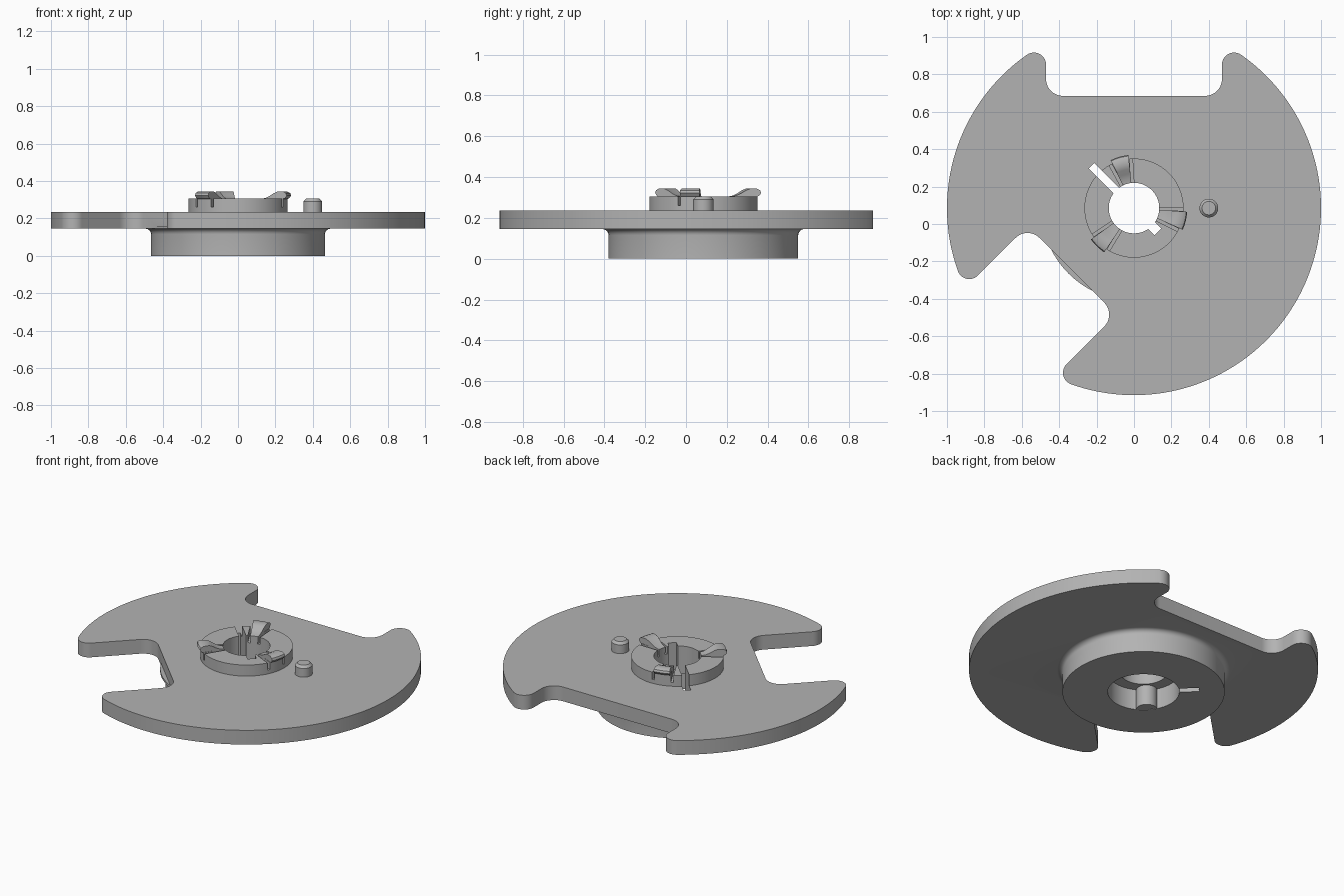
import bpy, bmesh
from math import sin, cos, pi, radians, atan2, sqrt
from mathutils import Matrix, Vector

CY = 0.085                       # y of the disc axis
PLATE_Z, PLATE_TOP, HUB_TOP = 0.145, 0.235, 0.305

if "Cube" in bpy.data.objects:
    bpy.data.objects.remove(bpy.data.objects["Cube"], do_unlink=True)

grey = bpy.data.materials.new("plain_grey")
grey.use_nodes = True
grey.diffuse_color = (0.45, 0.45, 0.45, 1)
grey.node_tree.nodes["Principled BSDF"].inputs["Base Color"].default_value = grey.diffuse_color


def finish(bm, name):
    bmesh.ops.recalc_face_normals(bm, faces=bm.faces)
    mesh = bpy.data.meshes.new(name)
    bm.to_mesh(mesh)
    bm.free()
    mesh.materials.append(grey)
    obj = bpy.data.objects.new(name, mesh)
    obj.location.y = CY
    bpy.context.collection.objects.link(obj)
    return obj


def prism(name, outline, z0, z1):
    bm = bmesh.new()
    face = bm.faces.new([bm.verts.new((x, y, z0)) for x, y in outline])
    new = bmesh.ops.extrude_face_region(bm, geom=[face])["geom"]
    bmesh.ops.translate(bm, verts=[v for v in new if isinstance(v, bmesh.types.BMVert)],
                        vec=(0, 0, z1 - z0))
    return finish(bm, name)


def arc(cx, cy, r, a0, a1, n):
    return [(cx + r * cos(a0 + (a1 - a0) * i / n), cy + r * sin(a0 + (a1 - a0) * i / n))
            for i in range(n + 1)]


def turned(name, profile, at=(0, 0), sides=96):
    """Solid of revolution from (radius, z) points, capped at both ends."""
    bm = bmesh.new()
    rings = [[bm.verts.new((at[0] + x, at[1] + y, z)) for x, y in arc(0, 0, r, 0, 2 * pi, sides)[:-1]]
             for r, z in profile]
    for low, high in zip(rings, rings[1:]):
        for i in range(sides):
            j = (i + 1) % sides
            bm.faces.new((low[i], low[j], high[j], high[i]))
    bm.faces.new(rings[0])
    bm.faces.new(rings[-1])
    return finish(bm, name)


def radial_box(name, deg, r0, r1, offset, width, z0, z1):
    """Box running outwards along an angle, shifted sideways by offset."""
    rot = Matrix.Rotation(radians(deg), 2)
    lo, hi = offset - width / 2, offset + width / 2
    pts = [rot @ Vector(p) for p in ((r0, lo), (r1, lo), (r1, hi), (r0, hi))]
    return prism(name, [tuple(p) for p in pts], z0, z1)


def combine(target, other, operation):
    mod = target.modifiers.new("join", 'BOOLEAN')
    mod.object, mod.operation, mod.solver = other, operation, 'EXACT'
    bpy.context.view_layer.objects.active = target
    bpy.ops.object.modifier_apply(modifier=mod.name)
    bpy.data.objects.remove(other, do_unlink=True)


def notch(deg, half, depth, tip, fillet):
    """Rounded notch in the unit disc, listed counterclockwise."""
    uc = sqrt((1 - tip) ** 2 - (half + tip) ** 2)
    side = arc(uc, -half - tip, tip, atan2(-half - tip, uc), pi / 2, 12)
    side += arc(depth + fillet, fillet - half, fillet, -pi / 2, -pi, 12)
    both = side + [(u, -v) for u, v in reversed(side)]
    rot = Matrix.Rotation(radians(deg), 2)
    return [tuple(rot @ Vector(p)) for p in both]


# Notched disc outline: two notches joined by arcs of the rim
back = notch(90, 0.47, 0.60, 0.065, 0.09)
corner = notch(225, 0.335, 0.47, 0.065, 0.09)


def rim(start, end, n):
    a0, a1 = atan2(start[1], start[0]), atan2(end[1], end[0])
    return arc(0, 0, 1, a0, a1 if a1 > a0 else a1 + 2 * pi, n)[1:-1]


outline = back + rim(back[-1], corner[0], 32) + corner + rim(corner[-1], back[0], 80)
disc = prism("notched_disc", outline, PLATE_Z, PLATE_TOP)

# Lower hub with a fillet under the disc, and the raised upper hub
flare = [(0.495 - 0.03 * cos(t * pi / 12), 0.115 + 0.03 * sin(t * pi / 12)) for t in range(7)]
combine(disc, turned("lower_hub", [(0.465, 0)] + flare + [(0.495, 0.16)]), 'UNION')
combine(disc, turned("upper_hub", [(0.265, 0.2), (0.265, HUB_TOP)]), 'UNION')

# Bore, wider recess underneath, long slit and short keyway
cuts = [turned("bore", [(0.135, -0.1), (0.135, 0.5)]),
        turned("recess", [(0.205, -0.1), (0.205, 0.13)]),
        radial_box("slit", 135, 0.1, 0.32, 0, 0.042, -0.1, 0.5),
        radial_box("keyway", -45, 0.1, 0.18, 0, 0.05, -0.1, 0.5)]

# Relief grooves on both sides of each clip
CLIPS = (106, 226, 346)
for deg in CLIPS:
    for s in (-1, 1):
        cuts.append(radial_box("groove", deg + s * 12.5, 0.1, 0.3, 0, 0.016, 0.26, 0.5))
for cutter in cuts:
    combine(disc, cutter, 'DIFFERENCE')

# Curved clips with a lip hanging over the hub edge
ramp = [(0.136, 0.27), (0.136, 0.305), (0.16, 0.309), (0.185, 0.32), (0.21, 0.335), (0.23, 0.343),
        (0.265, 0.343), (0.28, 0.335), (0.285, 0.322), (0.275, 0.308), (0.262, 0.303), (0.262, 0.27)]
parts = [disc]
for k, deg in enumerate(CLIPS):
    bm = bmesh.new()
    rows = []
    for i in range(7):
        a = radians(deg - 10 + 20 * i / 6)
        rows.append([bm.verts.new((r * cos(a), r * sin(a), z)) for r, z in ramp])
    for p, q in zip(rows, rows[1:]):
        for i in range(len(ramp)):
            j = (i + 1) % len(ramp)
            bm.faces.new((p[i], p[j], q[j], q[i]))
    bm.faces.new(rows[0])
    bm.faces.new(rows[-1])
    parts.append(finish(bm, f"clip_{k + 1}"))

# Locating peg with a chamfered top
parts.append(turned("locating_peg", [(0.05, 0.2), (0.05, 0.29), (0.036, HUB_TOP)], (0.4, 0), 40))

# Rounded rib inside the lower recess
rib_at = (0.205 * cos(radians(225)), 0.205 * sin(radians(225)))
parts.append(turned("recess_rib", [(0.06, 0.002), (0.06, 0.14)], rib_at, 32))

for obj in parts:
    bpy.ops.object.select_all(action='DESELECT')
    obj.select_set(True)
    bpy.context.view_layer.objects.active = obj
    bpy.ops.object.shade_smooth_by_angle(angle=radians(30))
